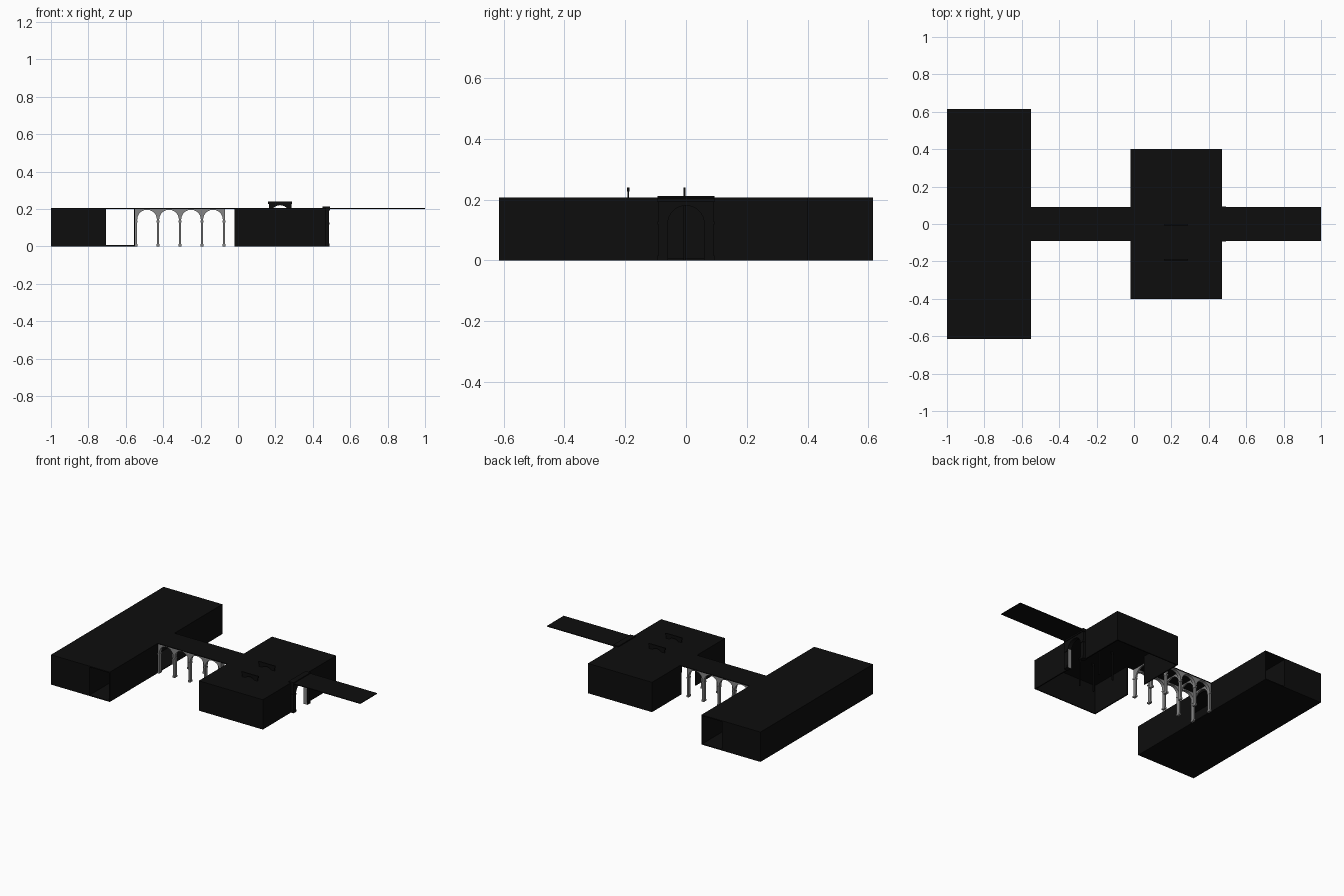
import bpy, bmesh, math
from mathutils import Vector

default = bpy.data.objects.get("Cube")
if default:
    bpy.data.objects.remove(default, do_unlink=True)


def material(name, value):
    m = bpy.data.materials.new(name)
    m.use_nodes = True
    colour = (value, value, value, 1)
    m.diffuse_color = colour
    m.node_tree.nodes["Principled BSDF"].inputs["Base Color"].default_value = colour
    return m


BLACK = material("black", 0.004)
GREY = material("stone_grey", 0.24)


def finish(name, bm, *mats):
    bmesh.ops.recalc_face_normals(bm, faces=bm.faces)
    mesh = bpy.data.meshes.new(name)
    bm.to_mesh(mesh)
    bm.free()
    for m in mats:
        mesh.materials.append(m)
    ob = bpy.data.objects.new(name, mesh)
    bpy.context.collection.objects.link(ob)
    return ob


def box(name, x, y, z, mat=BLACK):
    bm = bmesh.new()
    bmesh.ops.create_cube(bm, size=1)
    for v in bm.verts:
        v.co = Vector([(a + b) / 2 + c * (b - a) for (a, b), c in zip((x, y, z), v.co)])
    return finish(name, bm, mat)


def arch_panel(name, axis, span, depth, height, centres, radius, spring, mat=BLACK, jamb=None):
    """Upright panel along x or y with round-headed openings down to the ground."""
    pts = [(span[0], 0)]
    for c in centres:
        pts.append((c - radius, 0))
        for i in range(17):
            a = math.pi * (1 - i / 16)
            pts.append((c + radius * math.cos(a), spring + radius * math.sin(a)))
        pts.append((c + radius, 0))
    pts += [(span[1], 0), (span[1], height), (span[0], height)]
    bm = bmesh.new()

    def place(u, d, z):
        return (u, d, z) if axis == "x" else (d, u, z)

    face = bm.faces.new([bm.verts.new(place(u, depth[0], z)) for u, z in pts])
    out = bmesh.ops.extrude_face_region(bm, geom=[face])
    move = Vector(place(0, depth[1] - depth[0], 0))
    bmesh.ops.translate(bm, vec=move, verts=[g for g in out["geom"] if isinstance(g, bmesh.types.BMVert)])
    ob = finish(name, bm, mat, jamb or mat)
    # Upright inner sides of the openings take the second colour
    for p in ob.data.polygons:
        if abs(p.normal.z) < 0.1 and abs(p.normal.x if axis == "x" else p.normal.y) > 0.9:
            u = p.center.x if axis == "x" else p.center.y
            if any(abs(u - c) < radius + 0.001 for c in centres):
                p.material_index = 1
    return ob


TOP = 0.206

# Long building: closed hall with an open-ended gallery beside it
LONG = (-0.615, 0.615)
box("long_hall", (-1, -0.705), LONG, (0, TOP))
box("gallery_floor", (-0.705, -0.55), LONG, (0, 0.006))
box("gallery_roof", (-0.705, -0.55), LONG, (0.199, TOP))
arch_panel("gallery_wall", "y", LONG, (-0.556, -0.55), 0.2, [0], 0.08, 0.1)

# Thin walkway roof running through the pavilion
box("walkway_roof", (-0.55, 1), (-0.092, 0.092), (0.201, 0.206))

# Arcade under the walkway
PITCH, FIRST, RADIUS = 0.1175, -0.545, 0.0525
piers = [FIRST + i * PITCH for i in range(5)]
middles = [p + PITCH / 2 for p in piers[:-1]]
for side, label in ((1, "back"), (-1, "front")):
    y = side * 0.078
    arch_panel(f"{label}_arcade", "x", (piers[0] - 0.006, piers[-1] + 0.006),
               (y - 0.011, y + 0.011), 0.201, middles, RADIUS, 0.143, GREY)
    for i, p in enumerate(piers):
        for part, low, high in (("base", 0, 0.012), ("capital", 0.128, 0.137)):
            box(f"{label}_pier_{part}_{i + 1}", (p - 0.008, p + 0.008),
                (y - 0.014, y + 0.014), (low, high), GREY)
for i, p in enumerate(piers):
    arch_panel(f"cross_arch_{i + 1}", "y", (-0.078, 0.078), (p - 0.005, p + 0.005),
               0.2, [0], 0.066, 0.127, GREY)

# Pavilion: hollow, open underneath, doorways at both ends of the walkway
PX, PY = (-0.02, 0.47), (-0.4, 0.4)
box("pavilion_roof", PX, PY, (0.199, TOP))
box("pavilion_front_wall", PX, (PY[0], PY[0] + 0.008), (0, 0.2))
box("pavilion_back_wall", PX, (PY[1] - 0.008, PY[1]), (0, 0.2))
for label, a, b in (("right", -0.02, -0.012), ("left", 0.462, 0.47)):
    for y0, y1, part in ((PY[0], -0.08, "front"), (0.08, PY[1], "back")):
        box(f"pavilion_{label}_wall_{part}", (a, b), (y0, y1), (0, 0.2))

# Entrance portal with cornice and plinths
arch_panel("portal", "y", (-0.09, 0.09), (0.458, 0.486), 0.2, [0], 0.06, 0.12, BLACK, GREY)
box("portal_cornice", (0.452, 0.491), (-0.093, 0.093), (0.192, 0.212))
for side, label in ((1, "back"), (-1, "front")):
    ys = sorted((side * 0.062, side * 0.093))
    box(f"portal_plinth_{label}", (0.465, 0.49), ys, (0, 0.016))
    box(f"portal_capital_{label}", (0.465, 0.49), ys, (0.118, 0.128))

# Inner archways whose heads rise above the roof
for y, label in ((-0.19, "front"), (-0.005, "middle")):
    arch_panel(f"{label}_inner_archway", "x", (0.165, 0.285), (y - 0.003, y + 0.003),
               0.236, [0.225], 0.05, 0.17)
    box(f"{label}_archway_cap", (0.161, 0.289), (y - 0.004, y + 0.004), (0.226, 0.24))
